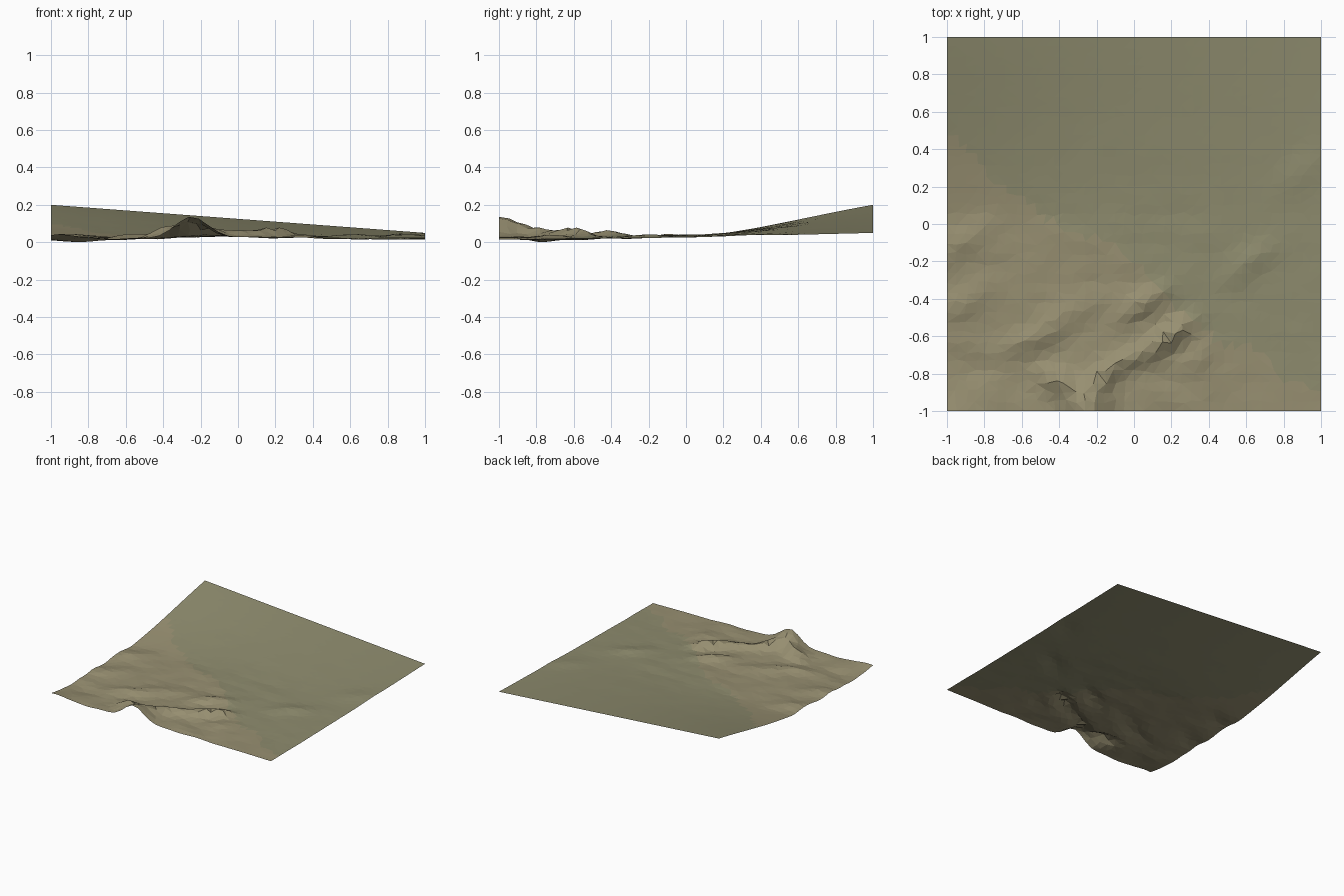
import bpy, bmesh, math, random
from mathutils import Vector, noise

if "Cube" in bpy.data.objects:
    bpy.data.objects.remove(bpy.data.objects["Cube"])

random.seed(4)

# Hills and hollows: x, y, height, half-length, half-width, turn in degrees
HILLS = [
    (-0.25, -1.00, 0.110, 0.12, 0.12, 50),
    (-0.39, -0.85, 0.055, 0.10, 0.06, -20),
    (-0.17, -0.82, 0.050, 0.13, 0.06, 45),
    (0.00, -0.71, 0.030, 0.12, 0.05, 20),
    (0.19, -0.60, 0.055, 0.15, 0.06, 35),
    (0.35, -0.72, 0.018, 0.10, 0.07, 45),
    (0.05, -0.42, 0.032, 0.18, 0.06, 35),
    (0.62, -0.20, 0.018, 0.16, 0.07, 40),
    (0.90, 0.28, 0.010, 0.15, 0.08, 40),
    (-0.95, -1.00, 0.025, 0.14, 0.08, 0),
    (-0.55, -0.62, 0.025, 0.20, 0.07, 25),
    (-0.35, -0.48, 0.015, 0.20, 0.07, 25),
    (-0.92, -0.42, 0.018, 0.16, 0.07, 30),
    (-0.92, -0.10, 0.018, 0.18, 0.07, 30),
    (-0.80, -0.76, -0.014, 0.22, 0.08, 10),
]


def smooth(a, b, v):
    t = min(1, max(0, (v - a) / (b - a)))
    return t * t * (3 - 2 * t)


def height(x, y):
    # gentle plain
    z = 0.012 + 0.012 * math.exp(-(x / 0.5) ** 2) + 0.012 * smooth(-0.8, 0.2, y)
    for hx, hy, h, length, width, turn in HILLS:
        c, s = math.cos(math.radians(turn)), math.sin(math.radians(turn))
        u, v = (x - hx) * c + (y - hy) * s, (y - hy) * c - (x - hx) * s
        z += h * math.exp(-(u / length) ** 2 - (v / width) ** 2)
    # rough ground in the front left, fading toward the back and right
    rough = (1 - smooth(-0.3, 0.35, y)) * (1 - 0.75 * smooth(0.1, 0.7, x))
    z += 0.009 * rough * noise.noise(Vector((x * 5 - y * 3, y * 9 + x * 3, 2.3)))
    z += 0.002 * noise.noise(Vector((x * 6, y * 6, 7.1))) * (1 - smooth(0.6, 0.9, y))
    # tilted bank along the back edge
    bank = 0.2 - 0.075 * (x + 1)
    t = min(1, max(0, (y - 0.05) / 0.95))
    t = t * (0.55 + 0.95 * t - 0.5 * t * t)
    return z * (1 - t) + bank * t


def material(name, colour):
    mat = bpy.data.materials.new(name)
    mat.diffuse_color = (*colour, 1)
    mat.use_nodes = True
    mat.node_tree.nodes["Principled BSDF"].inputs["Base Color"].default_value = mat.diffuse_color
    return mat


# Faceted terrain sheet
N = 38
bm = bmesh.new()
bmesh.ops.create_grid(bm, x_segments=N, y_segments=N, size=1)
for v in bm.verts:
    if not v.is_boundary:
        v.co.x += random.uniform(-0.012, 0.012)
        v.co.y += random.uniform(-0.012, 0.012)
    v.co.z = height(v.co.x, v.co.y)
bmesh.ops.triangulate(bm, faces=bm.faces[:], quad_method='SHORT_EDGE')
low = min(v.co.z for v in bm.verts)
for v in bm.verts:
    v.co.z -= low * (1 - smooth(0.3, 1.0, v.co.y))

# Tan soil on the rough hills, olive grass elsewhere
for f in bm.faces:
    c = f.calc_center_median()
    edge = 0.15 * noise.noise(c * 4)
    f.material_index = 0 if c.y + 0.7 * c.x + edge < -0.25 else 1
    f.smooth = False

mesh = bpy.data.meshes.new("terrain")
bm.to_mesh(mesh)
bm.free()
mesh.materials.append(material("dry_soil", (0.31, 0.275, 0.165)))
mesh.materials.append(material("olive_grass", (0.27, 0.26, 0.155)))
bpy.context.collection.objects.link(bpy.data.objects.new("terrain", mesh))
